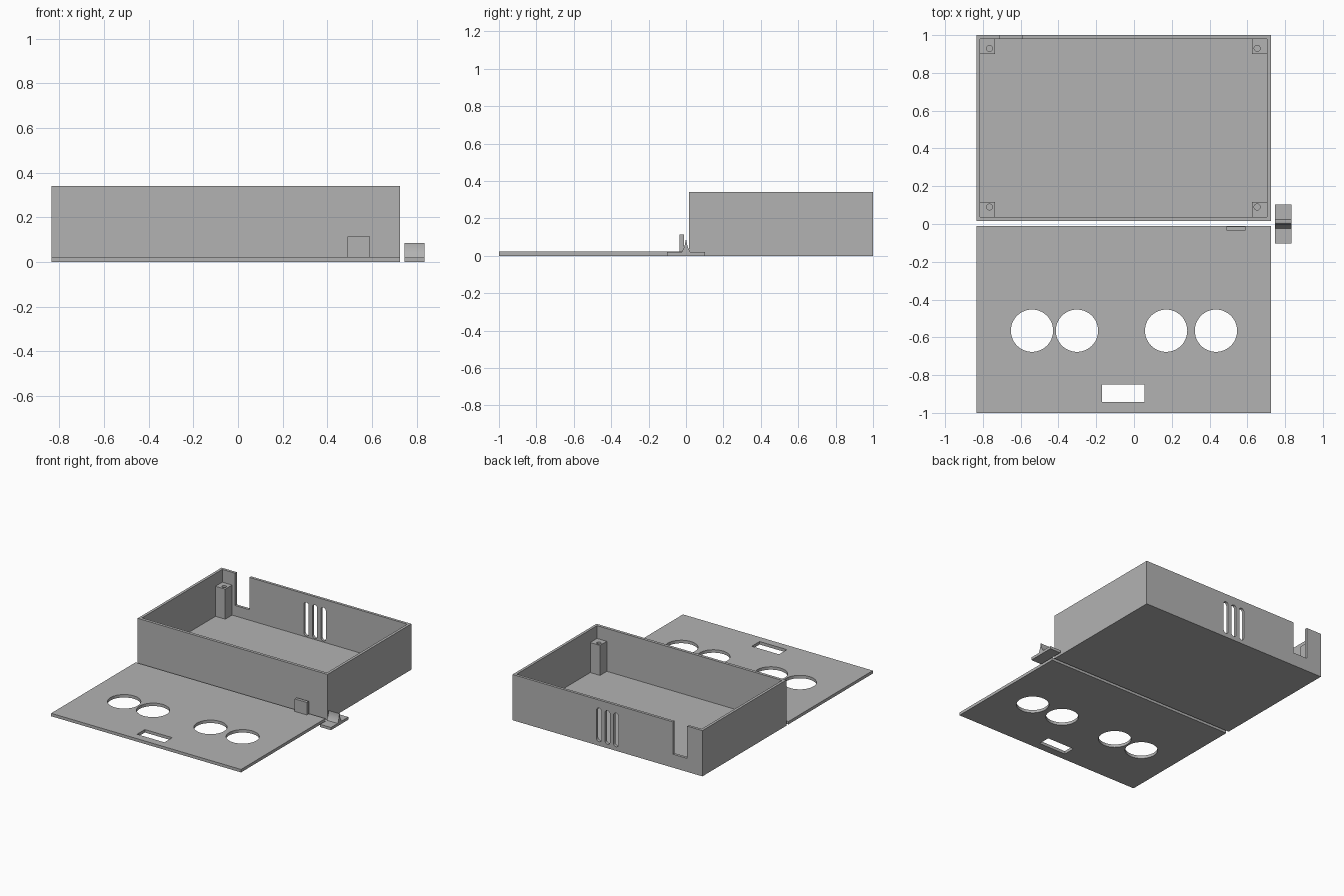
import bpy
import bmesh
from mathutils import Matrix, Vector

old = bpy.data.objects.get("Cube")
if old:
    bpy.data.objects.remove(old, do_unlink=True)

GREY = (0.45, 0.45, 0.45, 1)
plastic = bpy.data.materials.new("grey plastic")
plastic.use_nodes = True
plastic.diffuse_color = GREY
plastic.node_tree.nodes["Principled BSDF"].inputs["Base Color"].default_value = GREY


def finish(name, bm):
    bmesh.ops.recalc_face_normals(bm, faces=bm.faces)
    mesh = bpy.data.meshes.new(name)
    bm.to_mesh(mesh)
    bm.free()
    mesh.materials.append(plastic)
    obj = bpy.data.objects.new(name, mesh)
    bpy.context.collection.objects.link(obj)
    return obj


def block(name, x, y, z):
    """Box from three (low, high) ranges."""
    bm = bmesh.new()
    bmesh.ops.create_cube(bm, size=1)
    for v in bm.verts:
        v.co = Vector([(lo + hi) / 2 + c * (hi - lo) for c, (lo, hi) in zip(v.co, (x, y, z))])
    return finish(name, bm)


def rod(name, x, y, radius, z, sides=48):
    bm = bmesh.new()
    bmesh.ops.create_cone(bm, cap_ends=True, segments=sides, radius1=radius, radius2=radius,
                          depth=z[1] - z[0],
                          matrix=Matrix.Translation((x, y, (z[0] + z[1]) / 2)))
    return finish(name, bm)


def slot(name, x, y, z, radius):
    """Upright round-ended prism running along y."""
    bm = bmesh.new()
    points = []
    for end, sign in ((z[1] - radius, 1), (z[0] + radius, -1)):
        for i in range(9):
            a = Matrix.Rotation(i * 0.3927, 2) @ Vector((radius * sign, 0))
            points.append(bm.verts.new((x + a.x, y[0], end + a.y)))
    face = bm.faces.new(points)
    side = bmesh.ops.extrude_face_region(bm, geom=[face])["geom"]
    verts = [g for g in side if isinstance(g, bmesh.types.BMVert)]
    bmesh.ops.translate(bm, verts=verts, vec=(0, y[1] - y[0], 0))
    return finish(name, bm)


def cut(target, cutters):
    for c in cutters:
        mod = target.modifiers.new("cut", "BOOLEAN")
        mod.operation = "DIFFERENCE"
        mod.solver = "EXACT"
        mod.object = c
    bpy.context.view_layer.update()
    graph = bpy.context.evaluated_depsgraph_get()
    mesh = bpy.data.meshes.new_from_object(target.evaluated_get(graph))
    target.modifiers.clear()
    target.data = mesh
    for c in cutters:
        bpy.data.objects.remove(c, do_unlink=True)


LEFT, RIGHT = -0.835, 0.725
MID = (LEFT + RIGHT) / 2
FLOOR = 0.022
WALL = 0.02

# Open case with a cable notch and vent slots in the back wall
case = block("case", (LEFT, RIGHT), (0.015, 1), (0, 0.34))
inner_x = (LEFT + WALL, RIGHT - WALL)
inner_y = (0.037, 0.98)
cutters = [block("cavity", inner_x, inner_y, (FLOOR, 0.5)),
           block("notch", (-0.71, -0.592), (0.95, 1.1), (0.1, 0.5))]
for i in (-1, 0, 1):
    cutters.append(slot("vent", MID + i * 0.07, (0.95, 1.1), (0.03, 0.28), 0.02))
cut(case, cutters)

# Screw posts in the four inside corners
POST = 0.08
for side, x0, hole_x in (("right", inner_x[0], LEFT + 0.07),
                         ("left", inner_x[1] - POST, RIGHT - 0.073)):
    for end, y0, hole_y in (("front", inner_y[0], 0.09), ("back", inner_y[1] - POST, 0.93)):
        post = block(f"{end}_{side}_screw_post", (x0, x0 + POST), (y0, y0 + POST), (FLOOR, 0.245))
        cut(post, [rod("bore", hole_x, hole_y, 0.016, (0.1, 0.3), 24)])

# Lid panel with four round openings and a window
lid = block("lid", (LEFT, RIGHT), (-1, -0.01), (0, FLOOR))
cutters = [rod("round_opening", x, -0.565, 0.112, (-0.1, 0.1))
           for x in (-0.54, -0.302, 0.17, 0.434)]
cutters.append(block("window", (-0.17, 0.055), (-0.942, -0.85), (-0.1, 0.1)))
cut(lid, cutters)
block("lid_tab", (0.49, 0.59), (-0.035, -0.012), (FLOOR, 0.115))

# Loose clip: foot plate with a flared ridge across it
CLIP_X = (0.746, 0.835)
block("clip_foot", CLIP_X, (-0.102, 0.102), (0, 0.02))
bm = bmesh.new()
flare = [(0.003 + 0.02 * (1 - i / 8) ** 2, 0.02 + 0.065 * i / 8) for i in range(9)]
outline = flare + [(-y, z) for y, z in reversed(flare)]
face = bm.faces.new([bm.verts.new((CLIP_X[0], y, z)) for y, z in outline])
side = bmesh.ops.extrude_face_region(bm, geom=[face])["geom"]
bmesh.ops.translate(bm, verts=[g for g in side if isinstance(g, bmesh.types.BMVert)],
                    vec=(CLIP_X[1] - CLIP_X[0], 0, 0))
finish("clip_ridge", bm)
